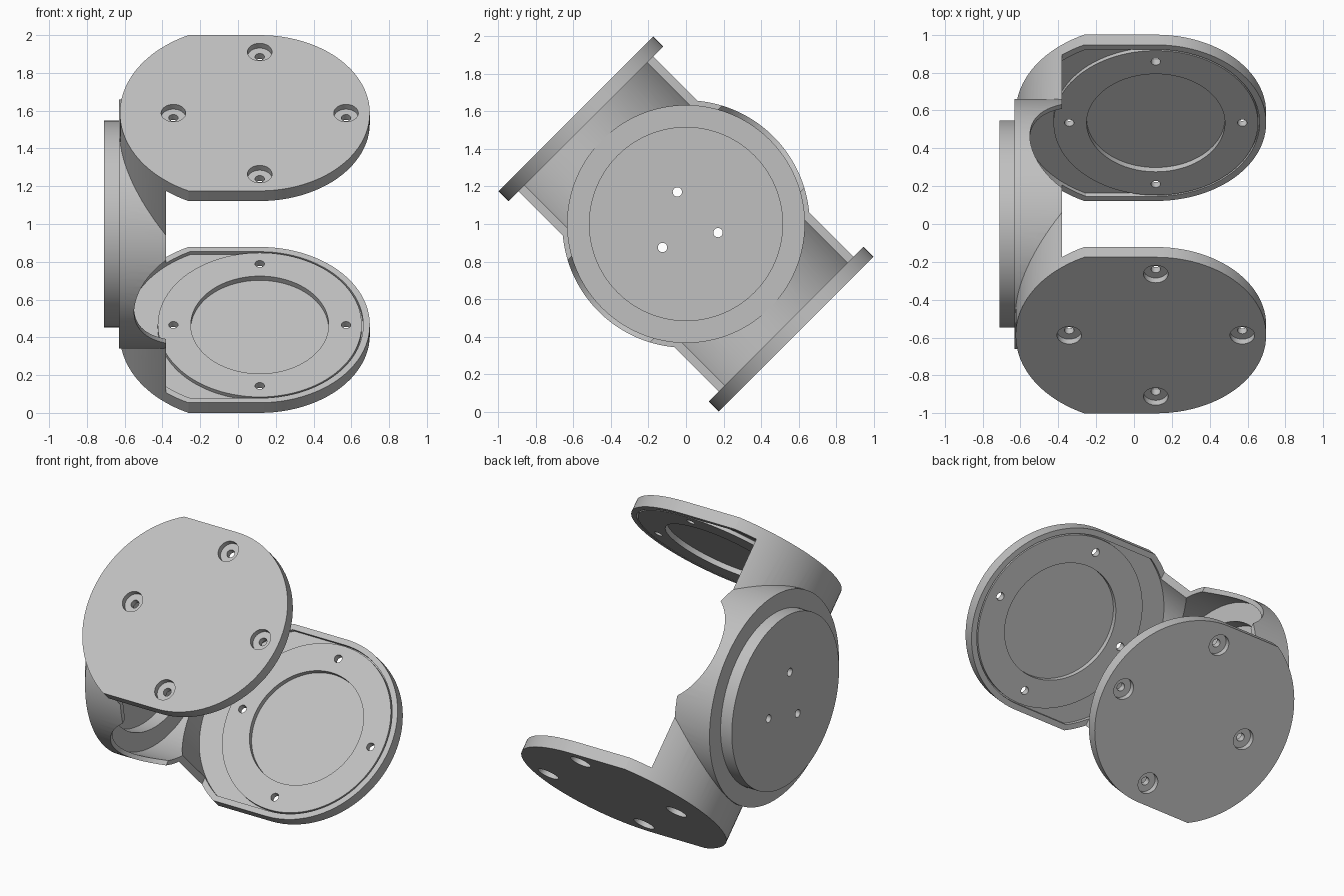
import bpy, bmesh, math
from mathutils import Matrix, Vector

cube = bpy.data.objects.get("Cube")
if cube:
    bpy.data.objects.remove(cube, do_unlink=True)

grey = bpy.data.materials.new("mid_grey")
grey.use_nodes = True
tone = (0.53, 0.53, 0.53, 1)
grey.diffuse_color = tone
grey.node_tree.nodes["Principled BSDF"].inputs["Base Color"].default_value = tone

PLATE_X = 0.115      # centre of the round plate ends
BACK_X = 0.025       # centre of the larger back arc
BACK_R, HALF_W = 0.65, 0.583
OPEN_X = -0.38       # front limit of the side walls
OUTER, INNER, FLOOR = 0.831, 0.755, 0.778


def prism(name, outline, low, high):
    """Extrude a flat outline along z."""
    bm = bmesh.new()
    face = bm.faces.new([bm.verts.new((x, y, low)) for x, y in outline])
    top = bmesh.ops.extrude_face_region(bm, geom=[face])["geom"]
    moved = [v for v in top if isinstance(v, bmesh.types.BMVert)]
    bmesh.ops.translate(bm, vec=(0, 0, high - low), verts=moved)
    bmesh.ops.recalc_face_normals(bm, faces=bm.faces)
    mesh = bpy.data.meshes.new(name)
    bm.to_mesh(mesh)
    bm.free()
    mesh.materials.append(grey)
    obj = bpy.data.objects.new(name, mesh)
    bpy.context.collection.objects.link(obj)
    return obj


def arc(cx, r, start, end, steps):
    return [(cx + r * math.cos(start + (end - start) * i / steps),
             r * math.sin(start + (end - start) * i / steps)) for i in range(steps + 1)]


def cylinder(name, r, low, high, centre=(0, 0), axis="Z", sides=96):
    """Cylinder between two positions on an axis."""
    ring = arc(0, r, 0, math.tau * (sides - 1) / sides, sides - 1)
    obj = prism(name, ring, low, high)
    turn = Vector((0, 0, 1)).rotation_difference(
        {"X": Vector((1, 0, 0)), "Y": Vector((0, 1, 0)), "Z": Vector((0, 0, 1))}[axis])
    a, b = centre
    shift = {"X": (0, a, b), "Y": (a, 0, b), "Z": (a, b, 0)}[axis]
    obj.data.transform(Matrix.Translation(shift) @ turn.to_matrix().to_4x4())
    return obj


def plate_outline(inset):
    """Round front end, straight sides, shallow back arc."""
    half, back = HALF_W - inset, BACK_R - inset
    a = math.asin(half / back)
    return (arc(PLATE_X, half, -math.pi / 2, math.pi / 2, 48)
            + arc(BACK_X, back, math.pi - a, math.pi + a, 40))


def combine(target, tool, operation):
    mod = target.modifiers.new(operation.lower(), "BOOLEAN")
    mod.operation, mod.solver, mod.object = operation, "EXACT", tool
    bpy.context.view_layer.objects.active = target
    bpy.ops.object.modifier_apply(modifier=mod.name)
    bpy.data.objects.remove(tool, do_unlink=True)


def cut(tool):
    combine(bracket, tool, "DIFFERENCE")


def add(tool):
    combine(bracket, tool, "UNION")


# Twin plates joined by a curved back wall
bracket = prism("pivot_bracket", plate_outline(0), -OUTER, OUTER)
cut(prism("gap", [(OPEN_X, -1), (1, -1), (1, 1), (OPEN_X, 1)], -INNER, INNER))

# Round hub with its outer disc
add(cylinder("hub", 0.66, -0.63, OPEN_X, axis="X"))
add(cylinder("hub_disc", 0.547, -0.71, -0.6, axis="X"))

# Hollow inside: plate pockets and wall cavity, hub bore, disc recess
cut(prism("cavity", plate_outline(0.035), -FLOOR, FLOOR))
cut(cylinder("bore", 0.632, -0.595, 0.0, axis="X"))
cut(cylinder("disc_recess", 0.515, -0.68, -0.4, axis="X"))

# Arched notches through both hub sides
cut(cylinder("side_notch", 0.37, -1, 1, (-0.18, 0), "Y"))

# Three holes through the hub disc
for k in range(3):
    a = math.pi / 3 + k * math.tau / 3
    cut(cylinder("hub_hole", 0.025, -0.8, -0.5,
                 (0.177 * math.cos(a), 0.177 * math.sin(a)), "X", 24))

for side in (-1, 1):
    def span(a, b):
        return sorted((side * a, side * b))
    # Raised seat ring with a sunken middle
    add(cylinder("seat_ring", 0.54, *span(INNER, 0.8), (PLATE_X, 0)))
    cut(cylinder("seat_recess", 0.365, *span(0.7, 0.787), (PLATE_X, 0)))
    # Counterbored screw holes
    for k in range(4):
        a = k * math.pi / 2
        spot = (PLATE_X + 0.457 * math.cos(a), 0.457 * math.sin(a))
        cut(cylinder("screw_hole", 0.025, *span(0.7, 0.9), spot, sides=24))
        cut(cylinder("counterbore", 0.065, *span(0.795, 0.9), spot, sides=32))

# Tilt into place and smooth the round walls
bracket.data.transform(Matrix.Translation((0, 0, 1)) @ Matrix.Rotation(math.pi / 4, 4, "X"))
bpy.ops.object.select_all(action="DESELECT")
bracket.select_set(True)
bpy.context.view_layer.objects.active = bracket
bpy.ops.object.shade_smooth_by_angle(angle=math.radians(25))
